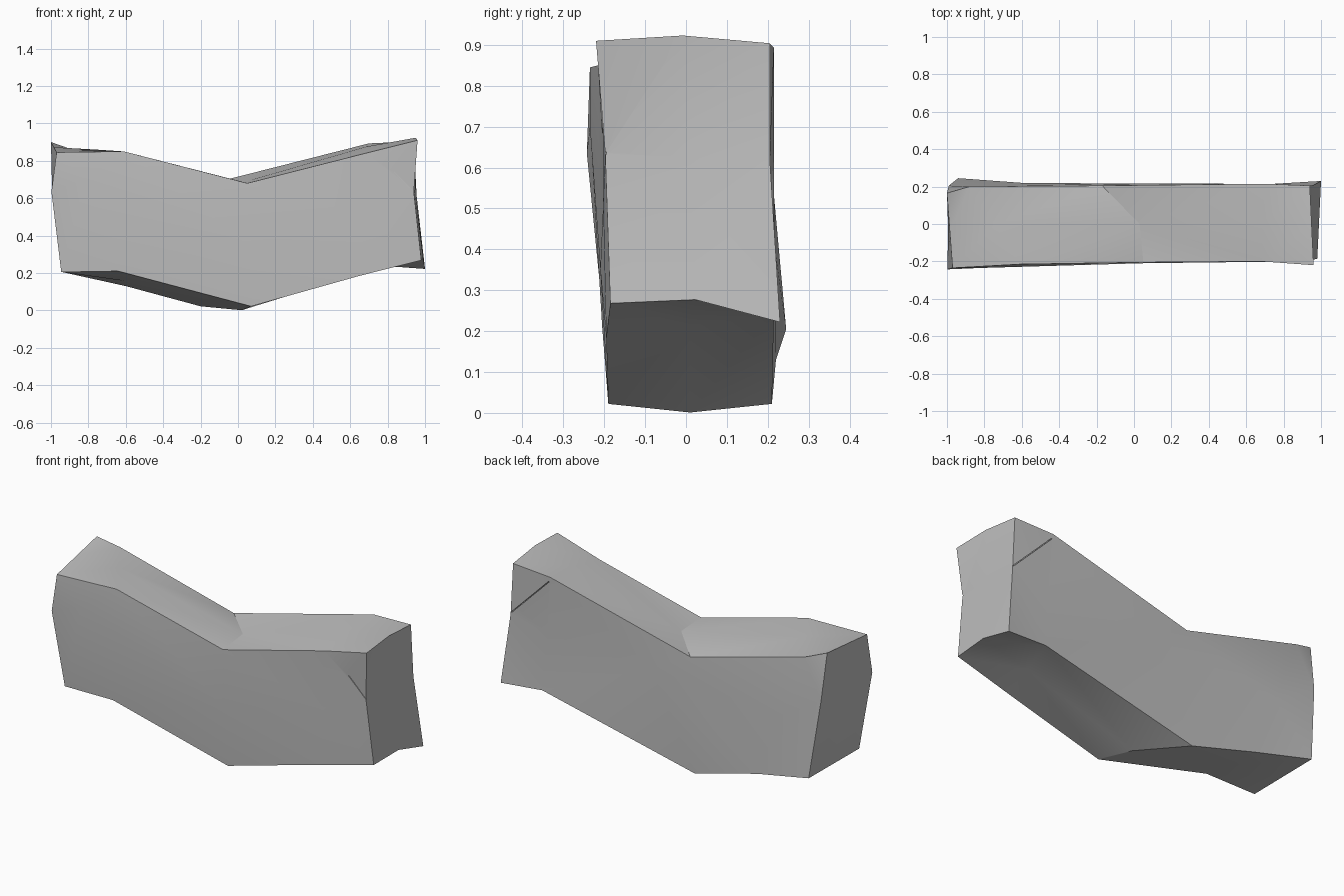
import bpy
import bmesh
from mathutils import Vector

cube = bpy.data.objects.get("Cube")
if cube:
    bpy.data.objects.remove(cube, do_unlink=True)

stone = bpy.data.materials.new("grey_stone")
stone.use_nodes = True
grey = (0.52, 0.52, 0.52, 1)
stone.diffuse_color = grey
stone.node_tree.nodes["Principled BSDF"].inputs["Base Color"].default_value = grey

# Sections along the block: four corners, then crown at top and bottom,
# and the outward shift of the mid-height points at front and back.
# Order: front bottom, front top, back bottom, back top
sections = [
    ((-.945, -.2, .205), (-.97, -.235, .845), (-.94, .245, .205), (-1, .165, .9), 0, 0, (-.04, -.025, .11), (-.02, 0, .09)),
    ((-.64, -.205, .21), (-.61, -.215, .85), (-.6, .22, .13), (-.88, .2, .858), .005, -.01, (-.195, -.025, .17), (0, -.005, 0)),
    ((.07, -.19, .022), (.05, -.205, .68), (-.2, .21, .022), (-.17, .205, .672), .01, -.021, (0, -.012, 0), (.25, .008, .2)),
    ((.65, -.195, .185), (.68, -.2, .84), (.75, .215, .24), (.7, .215, .893), .01, 0, (0, -.005, 0), (0, -.01, 0)),
    ((.98, -.185, .268), (.96, -.22, .91), (1, .23, .222), (.94, .205, .904), .016, .032, (-.03, .005, .045), (-.015, -.012, .05)),
]

bm = bmesh.new()
grids = []
for fb, ft, bb, bt, crown, keel, front_shift, back_shift in sections:
    fb, ft, bb, bt = map(Vector, (fb, ft, bb, bt))
    fm = (fb + ft) / 2 + Vector(front_shift)
    bk = (bb + bt) / 2 + Vector(back_shift)
    rows = [(fb, (fb + bb) / 2 + Vector((0, 0, keel)), bb),
            (fm, (fm + bk) / 2, bk),
            (ft, (ft + bt) / 2 + Vector((0, 0, crown)), bt)]
    grids.append([[bm.verts.new(p) for p in row] for row in rows])

# The bend's ridge points, above and below, sit near the middle
grids[2][0][1].co.x = .02
grids[2][2][1].co.x = .03

# Skin between sections, following the rim of each grid
rim = [(0, 0), (0, 1), (0, 2), (1, 2), (2, 2), (2, 1), (2, 0), (1, 0)]
for a, b in zip(grids, grids[1:]):
    for (i, j), (k, l) in zip(rim, rim[1:] + rim[:1]):
        bm.faces.new((a[i][j], a[k][l], b[k][l], b[i][j]))

# End faces
for g in (grids[0], grids[-1]):
    for i in range(2):
        for j in range(2):
            bm.faces.new((g[i][j], g[i][j + 1], g[i + 1][j + 1], g[i + 1][j]))
# Inner sections need no middle point
bmesh.ops.delete(bm, geom=[v for v in bm.verts if not v.link_faces], context="VERTS")
bmesh.ops.triangulate(bm, faces=bm.faces[:])
bmesh.ops.recalc_face_normals(bm, faces=bm.faces[:])
mesh = bpy.data.meshes.new("stone_block")
bm.to_mesh(mesh)
bm.free()
block = bpy.data.objects.new("stone_block", mesh)
bpy.context.collection.objects.link(block)
mesh.materials.append(stone)

# Hairline cracks near the left end: a short one in front, a long one behind
for name, centre, length in (("front_crack_cutter", (.89, -.21, .685), .16),
                             ("back_crack_cutter", (.83, .207, .745), .34)):
    bpy.ops.mesh.primitive_cube_add(size=1, location=centre, rotation=(0, .785, 0))
    cutter = bpy.context.object
    cutter.name = name
    cutter.scale = (length, .03, .004)
    cutter.data.materials.append(stone)
    cutter.hide_render = True
    bpy.context.view_layer.update()
    cut = block.modifiers.new(name, "BOOLEAN")
    cut.operation = "DIFFERENCE"
    cut.object = cutter
    bpy.ops.object.select_all(action="DESELECT")
    block.select_set(True)
    bpy.context.view_layer.objects.active = block
    bpy.ops.object.modifier_apply(modifier=name)
    bpy.data.objects.remove(cutter, do_unlink=True)

bpy.ops.object.shade_smooth_by_angle(angle=.5)
